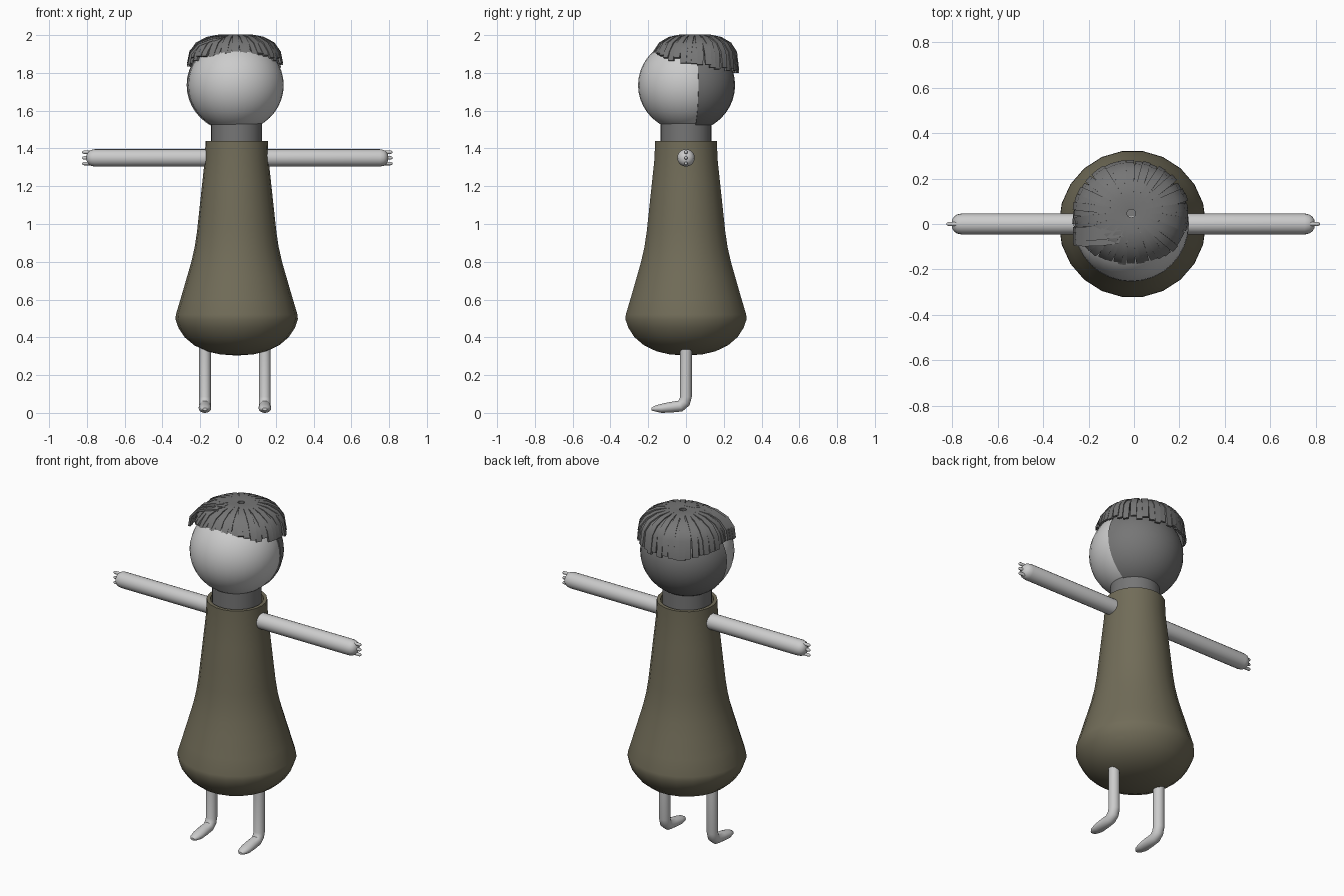
import bpy, bmesh, math, random
from mathutils import Vector, Matrix

if "Cube" in bpy.data.objects:
    bpy.data.objects.remove(bpy.data.objects["Cube"])

random.seed(4)
CX = -0.007


def material(name, rgb):
    m = bpy.data.materials.new(name)
    m.diffuse_color = (*rgb, 1)
    m.use_nodes = True
    m.node_tree.nodes["Principled BSDF"].inputs["Base Color"].default_value = m.diffuse_color
    return m


OLIVE = material("olive cloth", (0.165, 0.15, 0.098))
DARK = material("dark grey", (0.18, 0.18, 0.18))


def finish(bm, name, mat=None, angle=40):
    bmesh.ops.recalc_face_normals(bm, faces=bm.faces)
    me = bpy.data.meshes.new(name)
    bm.to_mesh(me)
    bm.free()
    ob = bpy.data.objects.new(name, me)
    bpy.context.collection.objects.link(ob)
    if mat:
        me.materials.append(mat)
    bpy.ops.object.select_all(action='DESELECT')
    ob.select_set(True)
    bpy.context.view_layer.objects.active = ob
    bpy.ops.object.shade_smooth_by_angle(angle=math.radians(angle))
    return ob


def loft(bm, rings):
    """Skin a list of point rings and cap both ends."""
    vs = [[bm.verts.new(p) for p in r] for r in rings]
    n = len(vs[0])
    for a, b in zip(vs, vs[1:]):
        for i in range(n):
            j = (i + 1) % n
            bm.faces.new((a[i], a[j], b[j], b[i]))
    bm.faces.new(vs[0])
    bm.faces.new(vs[-1])


def circle(centre, u, v, n):
    c, u, v = Vector(centre), Vector(u), Vector(v)
    return [c + u * math.cos(2 * math.pi * i / n) + v * math.sin(2 * math.pi * i / n)
            for i in range(n)]


def lathe(name, profile, sides, mat):
    bm = bmesh.new()
    loft(bm, [circle((CX, 0, z), (r, 0, 0), (0, r, 0), sides) for r, z in profile])
    return finish(bm, name, mat)


# Dress with recessed collar, and neck
lathe("dress", [(0.02, 0.305), (0.09, 0.31), (0.16, 0.327), (0.225, 0.358), (0.275, 0.40),
                (0.308, 0.45), (0.324, 0.495), (0.322, 0.52), (0.295, 0.61), (0.263, 0.72),
                (0.24, 0.80), (0.222, 0.88), (0.21, 0.96), (0.197, 1.08), (0.182, 1.22),
                (0.169, 1.34), (0.165, 1.44), (0.145, 1.44), (0.145, 1.39)], 22, OLIVE)
lathe("neck", [(0.135, 1.38), (0.135, 1.56)], 32, DARK)


# Head
def ball(rx, rz):
    bm = bmesh.new()
    bmesh.ops.create_uvsphere(bm, u_segments=32, v_segments=20, radius=1,
                              matrix=Matrix.Translation((-0.012, 0, 1.735))
                              @ Matrix.Diagonal((rx, rx, rz, 1)))
    return bm


finish(ball(0.254, 0.245), "head")

# Dark shell covering the back of the head
bm = ball(0.26, 0.25)
cut = bmesh.ops.bisect_plane(bm, geom=bm.verts[:] + bm.edges[:] + bm.faces[:],
                             plane_co=(0, 0.035, 1.735), plane_no=(-0.13, 1, 0),
                             clear_inner=True)
bmesh.ops.holes_fill(bm, edges=[e for e in bm.edges if e.is_boundary])
finish(bm, "back_hair", DARK)


# Hair strands: ribbons radiating from the crown
def strand(bm, pts, side, widths, thick=0.012):
    pts = [Vector(p) for p in pts]
    side = Vector(side).normalized()
    rings = []
    for i, (p, w) in enumerate(zip(pts, widths)):
        t = pts[min(i + 1, len(pts) - 1)] - pts[max(i - 1, 0)]
        n = t.cross(side).normalized() * thick / 2
        s = side * w / 2
        rings.append([p - s - n, p + s - n, p + s + n, p - s + n])
    loft(bm, rings)


bm = bmesh.new()
COUNT = 44
for i in range(COUNT):
    a = 2 * math.pi * (i + random.uniform(-0.2, 0.2)) / COUNT
    c, s = math.cos(a), math.sin(a)
    k = random.uniform(0.96, 1.0)
    tip = 1.85 - 0.045 * s + random.uniform(-0.012, 0.012)
    lift = (i % 2) * 0.005
    pts = []
    for t, z in ((0.08, 1.987), (0.35, 1.992), (0.6, 1.98), (0.82, 1.951), (0.95, 1.91), (1, tip)):
        pts.append((-0.012 + 0.253 * k * t * c, 0.047 + 0.233 * k * t * s, z + (lift if t < 0.9 else 0)))
    strand(bm, pts, (-s, c, 0), (0.012, 0.024, 0.032, 0.036, 0.036, 0.032))

# Swept fringe on one side
for y0, y1, dz in ((0.0, -0.03, 0.004), (-0.03, -0.055, 0), (-0.06, -0.08, -0.008)):
    pts = [(x, y0 + (y1 - y0) * f, z + dz) for x, f, z in
           ((0.03, 0, 1.99), (-0.06, 0.5, 1.992), (-0.14, 0.9, 1.982),
            (-0.21, 1, 1.955), (-0.25, 1, 1.91), (-0.262, 0.9, 1.85))]
    strand(bm, pts, (0.1, -1, 0), (0.02, 0.03, 0.036, 0.036, 0.034, 0.03))
finish(bm, "hair_strands", DARK, 30)


# Arms, fingers, legs with feet, one set per side
def rod(name, z, r, stations, side):
    bm = bmesh.new()
    loft(bm, [circle((CX * 0.5 + side * x, 0, z), (0, r * f, 0), (0, 0, r * f), 20)
              for x, f in stations])
    finish(bm, name)


for side, label in ((-1, "right"), (1, "left")):
    rod(label + "_arm", 1.35, 0.046,
        [(0.10, 1), (0.755, 1), (0.775, 0.91), (0.788, 0.72), (0.797, 0.4), (0.799, 0.1)], side)
    for n in range(3):
        rod(f"{label}_finger_{n + 1}", 1.32 + 0.03 * n, 0.009,
            [(0.76, 1), (0.812, 1), (0.819, 0.7), (0.822, 0.2)], side)

    # Path stations: y, z, tilt from vertical, half thickness, half width
    bm = bmesh.new()
    rings = []
    for y, z, tilt, h, w in ((0, 0.345, 0, 0.031, 0.031), (0, 0.085, 0, 0.031, 0.031),
                             (-0.008, 0.058, 35, 0.032, 0.031), (-0.03, 0.036, 70, 0.03, 0.031),
                             (-0.08, 0.03, 85, 0.028, 0.033), (-0.13, 0.024, 90, 0.024, 0.033),
                             (-0.165, 0.022, 90, 0.016, 0.025), (-0.183, 0.02, 90, 0.007, 0.012)):
        b = math.radians(tilt)
        ring = circle((-0.0165 + side * 0.1585, y, z), (w, 0, 0),
                      (0, h * math.cos(b), -h * math.sin(b)), 20)
        for p in ring:
            floor = 0.0 if y > -0.14 else 0.008
            p.z = max(p.z, floor)
        rings.append(ring)
    loft(bm, rings)
    finish(bm, label + "_leg")
